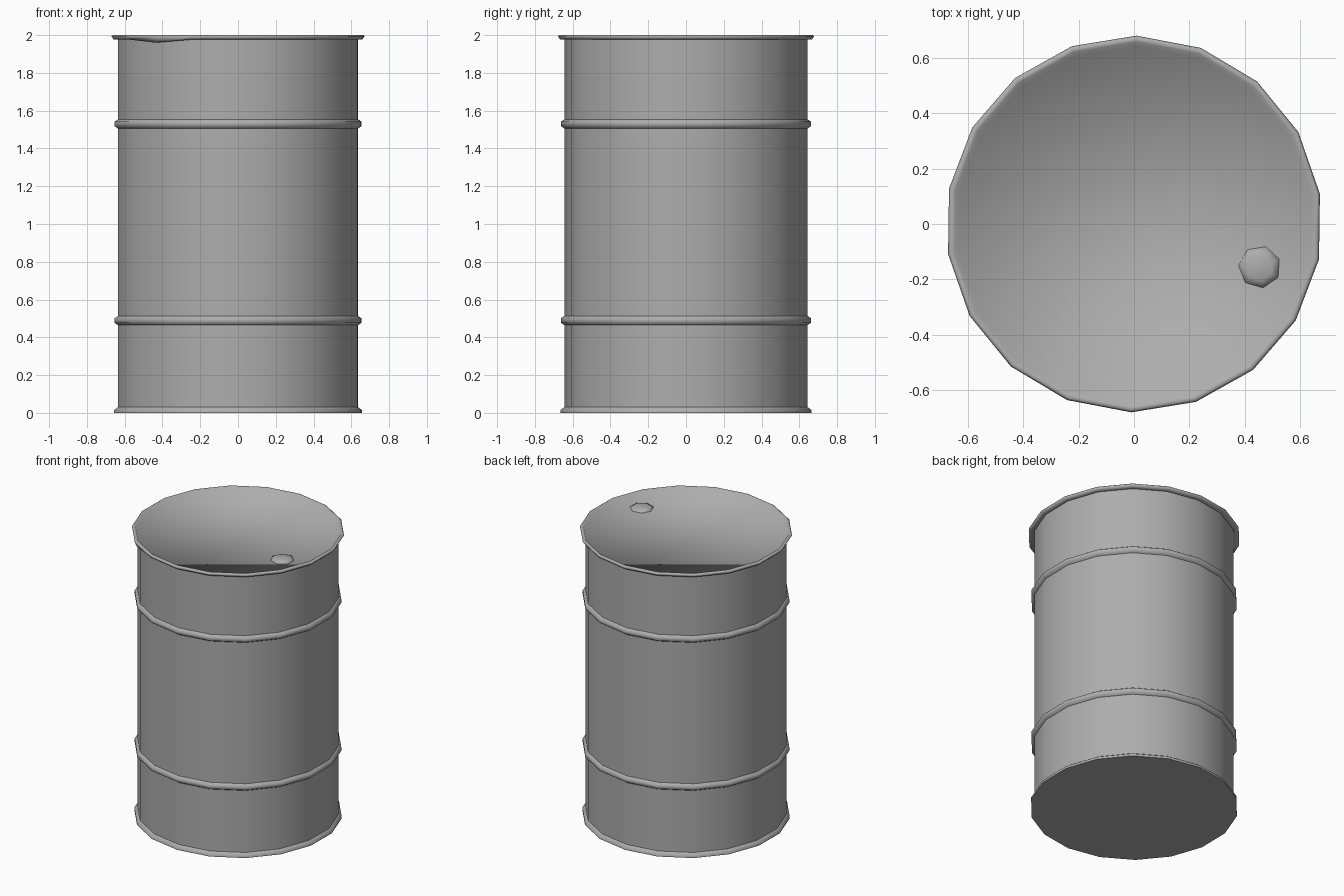
import bpy, bmesh
from math import radians, cos, sin, pi

if "Cube" in bpy.data.objects:
    bpy.data.objects.remove(bpy.data.objects["Cube"])

WALL = 0.644
SIDES = 18

# Dull dark grey steel
steel = bpy.data.materials.new("dark_steel")
steel.diffuse_color = (0.42, 0.42, 0.42, 1)
steel.use_nodes = True
steel.node_tree.nodes["Principled BSDF"].inputs["Base Color"].default_value = steel.diffuse_color


def lathe(name, profile, sides, phase, center=(0, 0)):
    """Spin a (radius, z) profile into a closed, smooth-shaded low-poly object."""
    bm = bmesh.new()
    rings = []
    for r, z in profile:
        rings.append([bm.verts.new((center[0] + r * cos(phase + 2 * pi * i / sides),
                                    center[1] + r * sin(phase + 2 * pi * i / sides), z))
                      for i in range(sides)])
    for a, b in zip(rings, rings[1:]):
        for i in range(sides):
            j = (i + 1) % sides
            bm.faces.new((a[i], a[j], b[j], b[i])).smooth = True
    bm.faces.new(rings[-1]).smooth = True
    bm.faces.new(rings[0][::-1]).smooth = False
    # Creases where hoops and rims meet the straight wall
    for (r, _), ring in zip(profile, rings):
        if r == WALL:
            for i in range(sides):
                bm.edges.get((ring[i], ring[(i + 1) % sides])).smooth = False
    mesh = bpy.data.meshes.new(name)
    bm.to_mesh(mesh)
    bm.free()
    mesh.materials.append(steel)
    obj = bpy.data.objects.new(name, mesh)
    bpy.context.collection.objects.link(obj)
    return obj


def rib(z):
    """Rolled hoop bulging out of the wall."""
    return [(WALL, z - 0.024), (WALL + 0.018, z - 0.012),
            (WALL + 0.018, z + 0.012), (WALL, z + 0.024)]


# Barrel shell: foot rim, two hoops, top rim and recessed lid
foot = [(0.664, 0), (0.664, 0.016), (WALL, 0.03)]
rim = [(WALL, 1.977), (0.667, 1.977), (0.679, 1.994), (0.671, 2.0),
       (0.657, 2.0), (0.641, 1.972)]
profile = foot + rib(0.489) + rib(1.53) + rim
barrel = lathe("barrel_body", profile, SIDES, radians(9.2))

# Small dent in the underside of the top rim, front left
ring = len(profile) - len(rim) + 1
barrel.data.vertices[ring * SIDES + 11].co.z = 1.96

# Seven-sided bung on the lid
lathe("bung_cap", [(0.077, 1.965), (0.076, 1.976), (0.05, 1.988)],
      7, radians(22), (0.453, -0.155))
